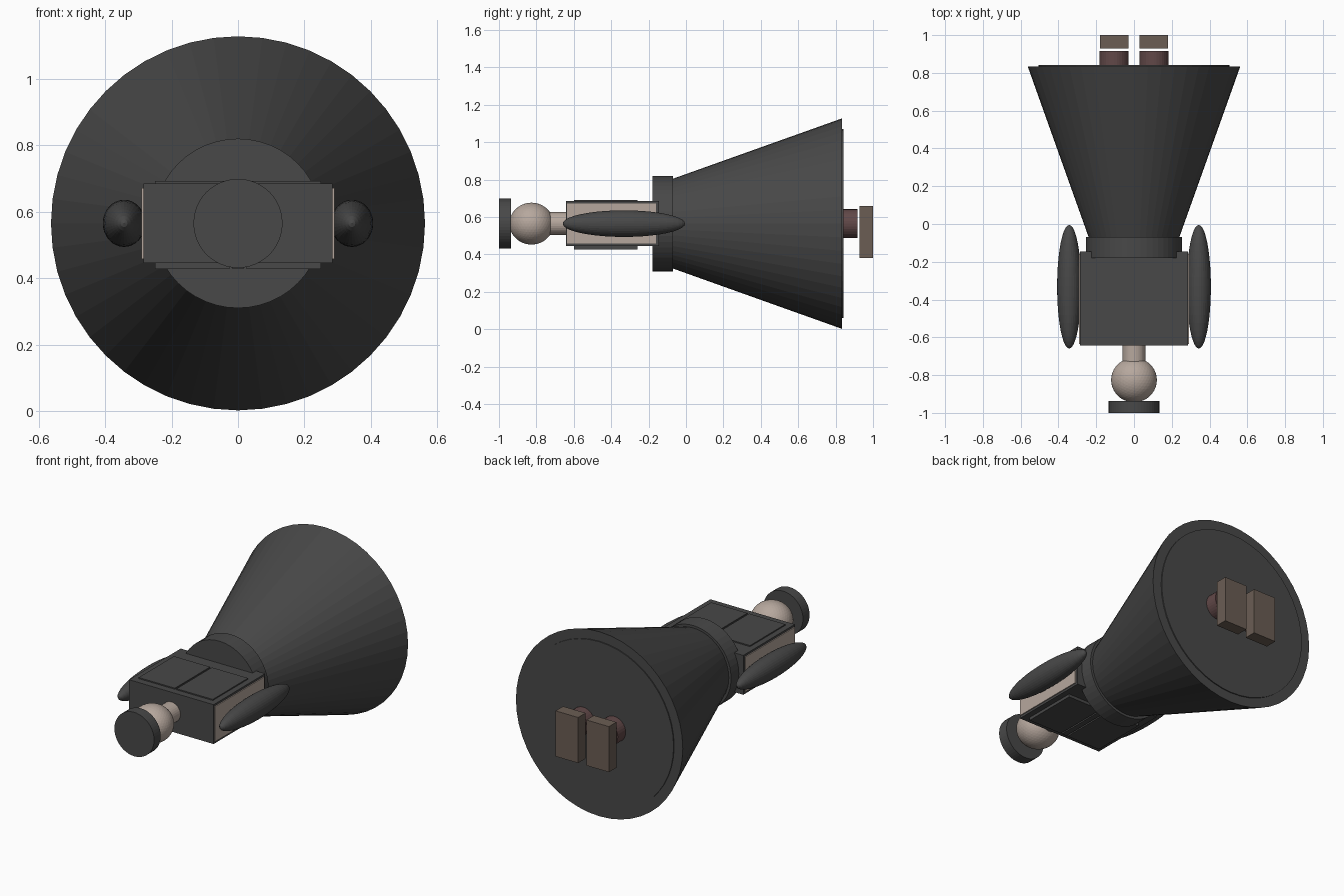
import bpy
from math import radians

if "Cube" in bpy.data.objects:
    bpy.data.objects.remove(bpy.data.objects["Cube"])

AXIS = 0.565  # height of the body's long axis, which runs along y


def material(name, color):
    mat = bpy.data.materials.new(name)
    mat.use_nodes = True
    mat.diffuse_color = (*color, 1)
    bsdf = mat.node_tree.nodes["Principled BSDF"]
    bsdf.inputs["Base Color"].default_value = (*color, 1)
    return mat


charcoal = material("charcoal", (0.065, 0.065, 0.065))
skin = material("warm beige", (0.47, 0.39, 0.34))
maroon = material("dull maroon", (0.12, 0.065, 0.065))
brown = material("grey brown", (0.145, 0.11, 0.088))


def finish(name, mat):
    obj = bpy.context.object
    obj.name = name
    obj.data.materials.append(mat)
    return obj


def frustum(name, mat, y0, y1, r0, r1, x=0, sides=48):
    """Round part along y, radius r0 at y0 and r1 at y1."""
    bpy.ops.mesh.primitive_cone_add(
        vertices=sides, radius1=r1, radius2=r0, depth=y1 - y0,
        location=(x, (y0 + y1) / 2, AXIS), rotation=(radians(90), 0, 0))
    return finish(name, mat)


def box(name, mat, x, y, z):
    """Box between the given (low, high) limits."""
    limits = (x, y, z)
    bpy.ops.mesh.primitive_cube_add(size=1, location=[sum(p) / 2 for p in limits])
    bpy.context.object.scale = [p[1] - p[0] for p in limits]
    bpy.ops.object.transform_apply(location=False, rotation=False, scale=True)
    return finish(name, mat)


# Skirt with its raised base disc, and the waistband
frustum("skirt", charcoal, -0.07, 0.835, 0.24, 0.563)
frustum("skirt_base", charcoal, 0.8, 0.841, 0.505, 0.505)
frustum("waistband", charcoal, -0.18, -0.07, 0.255, 0.255)

# Torso with pale side panels
box("torso", charcoal, (-0.285, 0.285), (-0.642, -0.145), (0.445, 0.685))
for side, sign in (("left", 1), ("right", -1)):
    xs = sorted((sign * 0.25, sign * 0.291))
    box(side + "_side_panel", skin, xs, (-0.635, -0.16), (0.458, 0.672))

    # Raised chest and back plates, divided down the middle
    xs = sorted((sign * 0.006, sign * 0.25))
    box(side + "_chest_plate", charcoal, xs, (-0.6, -0.26), (0.67, 0.692))
    xs = sorted((sign * 0.025, sign * 0.25))
    box(side + "_back_plate", charcoal, xs, (-0.6, -0.26), (0.427, 0.46))

    # Arms
    bpy.ops.mesh.primitive_uv_sphere_add(
        segments=32, ring_count=20, radius=1, location=(sign * 0.343, -0.332, AXIS),
        rotation=(radians(90), 0, 0))
    bpy.context.object.scale = (0.064, 0.071, 0.327)
    finish(side + "_arm", charcoal)

    # Legs and feet
    frustum(side + "_leg", maroon, 0.82, 0.917, 0.077, 0.077, sign * 0.105, 32)
    xs = sorted((sign * 0.028, sign * 0.18))
    box(side + "_foot", brown, xs, (0.928, 1.0), (0.382, 0.66))

# Strip between the back plates
box("back_strip", charcoal, (-0.016, 0.016), (-0.6, -0.26), (0.427, 0.46))

# Neck, head and flat hat
frustum("neck", skin, -0.76, -0.63, 0.061, 0.061, sides=32)
bpy.ops.mesh.primitive_ico_sphere_add(
    subdivisions=4, radius=1, location=(0, -0.826, AXIS))
bpy.context.object.scale = (0.121, 0.118, 0.112)
finish("head", skin)
frustum("hat", charcoal, -1.0, -0.936, 0.134, 0.134)
